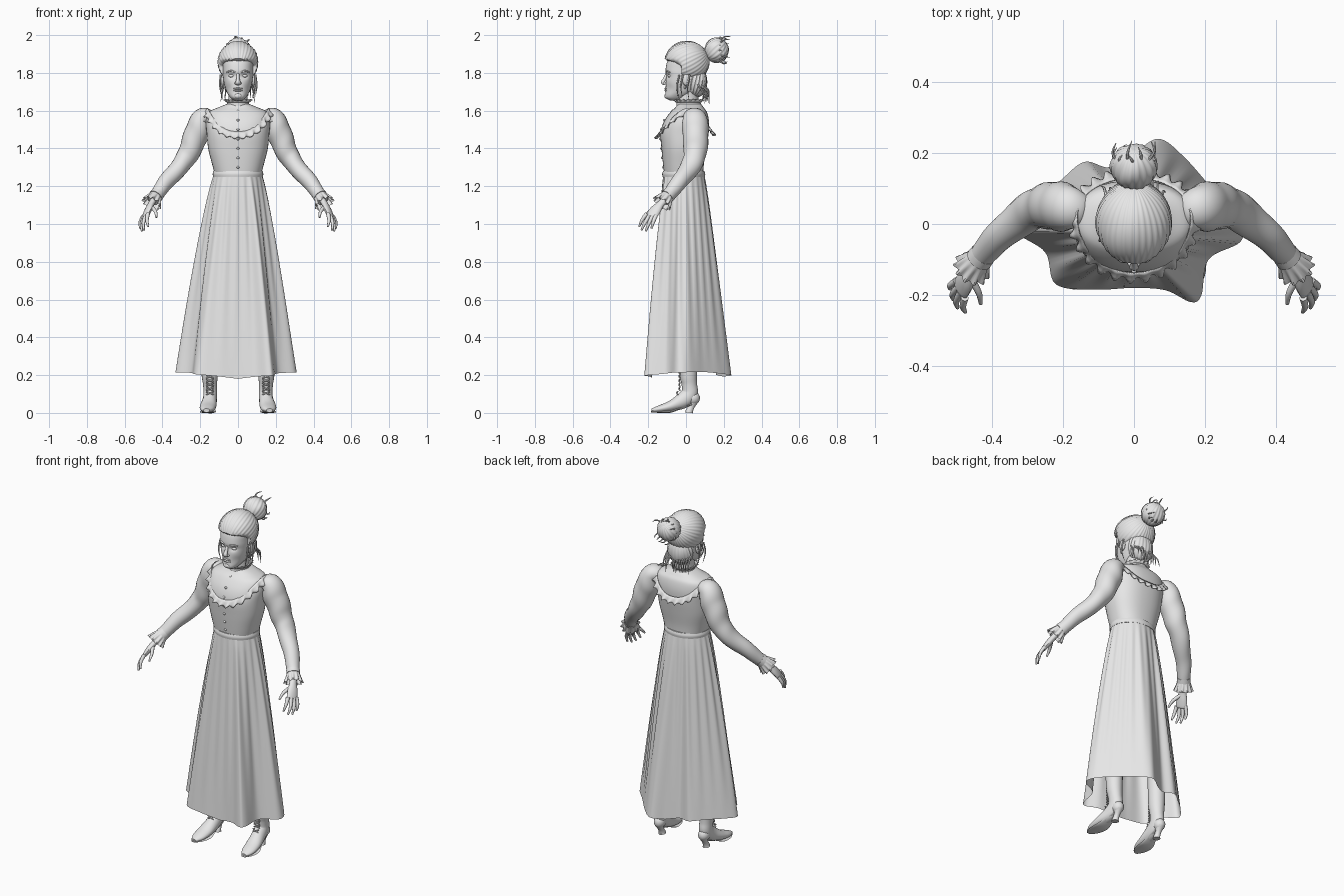
import bpy, bmesh, math, random
from mathutils import Vector

old = bpy.data.objects.get("Cube")
if old:
    bpy.data.objects.remove(old)
random.seed(4)
TAU = math.tau
parts = []

grey = bpy.data.materials.new("pale_grey")
grey.use_nodes = True
grey.diffuse_color = (0.8, 0.8, 0.8, 1)
for node in grey.node_tree.nodes:
    if node.type == 'BSDF_PRINCIPLED':
        node.inputs["Base Color"].default_value = grey.diffuse_color


def finish(name, bm, mirror=False):
    bmesh.ops.recalc_face_normals(bm, faces=bm.faces)
    mesh = bpy.data.meshes.new(name)
    bm.to_mesh(mesh)
    bm.free()
    mesh.materials.append(grey)
    obj = bpy.data.objects.new(name, mesh)
    bpy.context.collection.objects.link(obj)
    if mirror:
        obj.modifiers.new("mirror", 'MIRROR').use_clip = False
    parts.append(obj)
    return obj


def smooth_rows(rows, steps, loop=False):
    """Catmull-Rom through rows of numbers."""
    n, out = len(rows), []
    pick = lambda i: rows[i % n] if loop else rows[min(max(i, 0), n - 1)]
    for i in range(n if loop else n - 1):
        four = [pick(i + k) for k in (-1, 0, 1, 2)]
        for s in range(steps):
            t = s / steps
            out.append([b + t / 2 * (c - a + t * (2*a - 5*b + 4*c - d + t * (3*(b - c) + d - a)))
                        for a, b, c, d in zip(*four)])
    return out if loop else out + [list(rows[-1])]


def loft(name, rings, cap=True, mirror=False):
    bm = bmesh.new()
    loops = [[bm.verts.new(p) for p in ring] for ring in rings]
    n = len(loops[0])
    for lo, hi in zip(loops, loops[1:]):
        for i in range(n):
            bm.faces.new((lo[i], lo[(i + 1) % n], hi[(i + 1) % n], hi[i]))
    if cap:
        bm.faces.new(loops[0])
        bm.faces.new(loops[-1])
    return finish(name, bm, mirror)


def tube(name, rows, ref=(0, 1, 0), sides=14, steps=5, ripple=None, cap=True, mirror=True):
    """Rows are x, y, z, radius along ref, other radius."""
    rows = smooth_rows(rows, steps)
    pts = [Vector(r[:3]) for r in rows]
    rings = []
    for i, r in enumerate(rows):
        t = (pts[min(i + 1, len(pts) - 1)] - pts[max(i - 1, 0)]).normalized()
        u = (Vector(ref) - t * t.dot(Vector(ref))).normalized()
        v = t.cross(u)
        ring = []
        for k in range(sides):
            a = TAU * k / sides
            f = ripple(i / (len(rows) - 1), a) if ripple else 1
            ring.append(pts[i] + (u * math.cos(a) * r[3] + v * math.sin(a) * r[-1]) * f)
        rings.append(ring)
    return loft(name, rings, cap, mirror)


def body(name, rows, power=0.85, sides=40, steps=5, shape=None, cap=True):
    """Rows are z, front y, back y, half width."""
    rings = []
    for z, front, back, half in smooth_rows(rows, steps):
        ring = []
        for k in range(sides):
            a = TAU * k / sides
            c, s = (math.copysign(abs(w) ** power, w) for w in (math.cos(a), math.sin(a)))
            p = Vector((half * c, (front + back) / 2 + (back - front) / 2 * s, z))
            ring.append(shape(p) if shape else p)
        rings.append(ring)
    return loft(name, rings, cap)


def ball(name, loc, size, mirror=False):
    bm = bmesh.new()
    bmesh.ops.create_uvsphere(bm, u_segments=16, v_segments=10, radius=1)
    bmesh.ops.scale(bm, vec=size, verts=bm.verts)
    bmesh.ops.translate(bm, vec=loc, verts=bm.verts)
    return finish(name, bm, mirror)


def combed(name, centre, radii, axis, locks, depth, shape=None):
    """Ellipsoid with strand grooves running to the poles of an axis."""
    axis = Vector(axis).normalized()
    u = Vector((1, 0, 0))
    v = axis.cross(u)
    rings = []
    for j in range(1, 28):
        th = math.pi * j / 28
        ring = []
        for k in range(locks * 4):
            a = TAU * k / (locks * 4)
            d = axis * math.cos(th) + (u * math.cos(a) + v * math.sin(a)) * math.sin(th)
            f = 1 + depth * math.sin(th) * (math.cos(locks * a) + 0.7 * math.sin(5 * a + 3 * th))
            p = Vector(c + r * w * f for c, r, w in zip(centre, radii, d))
            ring.append(shape(p) if shape else p)
        rings.append(ring)
    return loft(name, rings)


# Skirt: a wavy hem blended up to an oval waist
hem = [(-.33, -.02), (-.25, -.08), (-.22, -.17), (-.11, -.185), (0, -.18), (.09, -.187),
       (.16, -.22), (.19, -.2), (.21, -.1), (.3, -.05), (.3, .01), (.22, .1), (.14, .19),
       (.07, .24), (0, .2), (-.07, .16), (-.14, .175), (-.21, .12), (-.29, .05)]
outline = smooth_rows(hem, 8, loop=True)
rings = []
for j in range(25):
    t = j / 24
    f = t ** 0.85
    ring = []
    for x, y in outline:
        a = math.atan2(y / .23, x / .32)
        pleat = 1 + .025 * math.sin(22 * a) * math.sin(math.pi * t ** .5)
        low = .18 + .035 * abs(math.cos(a)) + .012 * max(math.sin(a), 0)
        ring.append(Vector((((1 - f) * .125 * math.cos(a) + f * x) * pleat,
                            ((1 - f) * (.107 * math.sin(a) - .012) + f * y) * pleat,
                            1.27 - t * (1.27 - low))))
    rings.append(ring)
loft("skirt", rings, cap=False)
body("waistband", [(1.25, -.124, .1, .132), (1.265, -.126, .102, .134), (1.28, -.122, .098, .13)], 1)

# Bodice and neck
body("bodice", [(1.26, -.115, .09, .122), (1.32, -.122, .095, .138), (1.4, -.13, .108, .158),
                (1.48, -.135, .12, .166), (1.54, -.118, .122, .17), (1.59, -.085, .112, .158),
                (1.615, -.058, .095, .11), (1.635, -.042, .08, .06)])
body("neck", [(1.58, -.045, .075, .06), (1.66, -.045, .065, .05), (1.74, -.04, .08, .055)], 1)
body("standing_collar", [(1.6, -.055, .092, .075), (1.625, -.05, .082, .06), (1.65, -.05, .076, .057)], 1)


def frill(name, rim, flare, drop, waves, count):
    rings = []
    for s in (0, .35, .7, 1):
        ring = []
        for k in range(count):
            a = TAU * k / count
            p, out = rim(a), Vector((math.cos(a), math.sin(a), 0))
            wave = 1 + .45 * s * math.sin(waves * a)
            ring.append(p + out * flare * s * wave
                        - Vector((0, 0, drop * s * (1 + .15 * math.cos(waves * a)))))
        rings.append(ring)
    obj = loft(name, rings, cap=False)
    obj.modifiers.new("thickness", 'SOLIDIFY').thickness = .004


def yoke_rim(a):
    side = abs(math.cos(a)) ** 2.5
    return Vector((.162 * math.cos(a), .136 * math.sin(a) - .004 + .02 * side,
                   1.49 + .125 * side + .015 * max(math.sin(a), 0)))


frill("yoke_frill", yoke_rim, .02, .034, 26, 208)
frill("neck_frill", lambda a: Vector((.057 * math.cos(a), .013 + .063 * math.sin(a), 1.645)),
      .012, -.014, 18, 108)
for z, y in ((1.3, -.12), (1.35, -.126), (1.4, -.131), (1.45, -.136), (1.5, -.133),
             (1.55, -.115), (1.6, -.07)):
    ball("bodice_button", (0, y, z), (.007, .006, .007))

# Sleeves, cuffs and hands
fold = lambda s, a: 1 + .035 * math.sin(34 * s + 2 * math.sin(a)) * math.sin(math.pi * s)
tube("sleeve", [(.14, .035, 1.565, .045, .035), (.185, .045, 1.56, .064, .056),
                (.215, .05, 1.49, .07, .066), (.25, .05, 1.4, .063, .06),
                (.295, .033, 1.32, .055, .05), (.375, -.03, 1.23, .044, .043),
                (.43, -.09, 1.155, .035, .035), (.45, -.117, 1.125, .03, .03)],
     sides=24, steps=8, ripple=fold)
tube("cuff_band", [(.425, -.085, 1.16, .037), (.437, -.1, 1.145, .038)], sides=20)
tube("cuff_frill", [(.435, -.097, 1.148, .034), (.447, -.113, 1.128, .042), (.458, -.128, 1.108, .05)],
     sides=66, cap=False, ripple=lambda s, a: 1 + .15 * s * math.sin(11 * a))
spread = (.45, .9, -.25)
tube("palm", [(.445, -.11, 1.13, .02, .017), (.46, -.135, 1.105, .021, .016),
              (.475, -.16, 1.075, .031, .017), (.488, -.183, 1.045, .032, .013),
              (.491, -.188, 1.038, .024, .008)], ref=spread)
fingers = {"index": ((.477, -.208, 1.055), (.482, -.233, 1.02), (.475, -.248, .985)),
           "middle": ((.487, -.192, 1.047), (.501, -.218, 1.005), (.497, -.236, .967)),
           "ring": ((.494, -.177, 1.042), (.511, -.198, 1.0), (.509, -.213, .962)),
           "little": ((.5, -.16, 1.043), (.518, -.174, 1.008), (.517, -.183, .976)),
           "thumb": ((.458, -.155, 1.09), (.437, -.195, 1.065), (.432, -.225, 1.035))}
for label, joints in fingers.items():
    tube(label + "_finger", [(*p, r) for p, r in zip(joints, (.011, .009, .005))], ref=spread, sides=10)


# Head with sunken eye sockets and cheeks
def carve(p):
    if p.y < 0:
        side = abs(p.x)
        p.y += .011 * math.exp(-((side - .034) / .018) ** 2 - ((p.z - 1.785) / .014) ** 2)
        p.y += .006 * math.exp(-((side - .05) / .02) ** 2 - ((p.z - 1.715) / .025) ** 2)
    return p


body("head", [(1.655, -.088, -.03, .024), (1.67, -.109, 0, .041), (1.7, -.108, .05, .06),
              (1.74, -.107, .08, .073), (1.78, -.105, .09, .079), (1.82, -.108, .1, .081),
              (1.88, -.09, .1, .078), (1.94, -.03, .06, .04)], sides=64, steps=7, shape=carve)
tube("nose", [(0, -.1, 1.797, .007, .007), (0, -.112, 1.77, .009, .009), (0, -.122, 1.75, .013, .01),
              (0, -.112, 1.739, .012, .006)], ref=(1, 0, 0), mirror=False)
for label, z, tall in (("upper_lip", 1.717, .005), ("lower_lip", 1.707, .006)):
    ball(label, (0, -.106, z), (.024, .009, tall))
ball("chin", (0, -.103, 1.678), (.02, .012, .014))
ball("eye", (.034, -.084, 1.784), (.016, .013, .009), True)
ball("nostril", (.011, -.111, 1.745), (.007, .009, .007), True)
ball("ear", (.082, 0, 1.765), (.012, .02, .032), True)
ball("earring", (.088, -.006, 1.725), (.006, .006, .01), True)
tube("eyebrow", [(.014, -.104, 1.803, .004), (.036, -.103, 1.81, .005), (.06, -.085, 1.803, .003)],
     ref=(0, 0, 1), sides=8)


# Swept-up hair, kept clear of the face, with a bun and loose strands
def hairline(p):
    k = min(max((1.87 - p.z) / .035, 0), 1)
    if p.y < -.025:
        p.y += (-.025 - p.y) * k
    return p


combed("swept_hair", (0, .005, 1.857), (.107, .119, .111), (0, .88, .47), 34, .014, hairline)
combed("nape_hair", (0, .05, 1.755), (.078, .062, .085), (0, .3, .95), 22, .025)
combed("hair_bun", (0, .162, 1.92), (.066, .064, .066), (0, .75, .66), 18, .03)


def strand(name, a, b, bend):
    a, b = Vector(a), Vector(b)
    mid = (a + b) / 2 + Vector(bend)
    tube(name, [(*a, .005), (*mid, .004), (*b, .001)], ref=(.9, .3, .3), sides=6, steps=4, mirror=False)


jit = lambda size: random.uniform(-size, size)
for i in range(16):
    a = TAU * i / 16
    x, z = math.cos(a), math.sin(a)
    strand("bun_strand", (.045 * x, .17, 1.92 + .045 * z),
           (.06 * x + jit(.02), .215 + jit(.03), 1.92 + .07 * z + jit(.012)), (.015 * x, 0, .015 * z))
for i in range(14):
    x = .075 * (i / 6.5 - 1)
    strand("nape_strand", (x, .09 - 5 * x * x, 1.74),
           (x * 1.1 + jit(.01), .1 + jit(.025), 1.66 + jit(.025)), (0, .015, 0))
for side in (-1, 1):
    for y in (-.035, -.015, .02):
        strand("temple_strand", (.092 * side, y, 1.79),
               ((.085 + jit(.012)) * side, y - .005, 1.68 + jit(.02)), (.008 * side, -.01, 0))

# Heeled, laced boots
tube("boot", [(.15, .012, .42, .05, .05), (.15, .012, .22, .044, .047), (.148, .018, .15, .037, .041),
              (.147, .018, .1, .036, .044), (.15, -.02, .064, .038, .042), (.158, -.08, .036, .043, .029),
              (.164, -.14, .021, .037, .019), (.167, -.182, .014, .016, .009)],
     ref=(1, 0, 0), sides=20, steps=6)
ball("heel_cup", (.147, .038, .078), (.032, .036, .036), True)
tube("boot_heel", [(.147, .042, .07, .028, .03), (.147, .03, .035, .016, .017),
                   (.147, .018, .01, .018, .02), (.147, .016, 0, .02, .023)], ref=(1, 0, 0))
tube("boot_sole", [(.147, .03, .044, .024, .005), (.15, -.02, .03, .026, .005),
                   (.158, -.08, .007, .042, .006), (.164, -.14, .005, .038, .005),
                   (.167, -.184, .007, .014, .004)], ref=(1, 0, 0))
for i in range(6):
    z = .105 + .022 * i
    y = -.04 + .1 * max(.12 - z, 0) * -8
    for lean in (-1, 1):
        tube("boot_lace", [(.13, y + .008, z - .008 * lean, .004), (.149, y + .003, z, .004),
                           (.168, y + .008, z + .008 * lean, .004)], ref=(0, 0, 1), sides=6, steps=2)

# Smooth shading with crisp edges
bpy.ops.object.select_all(action='DESELECT')
for obj in parts:
    obj.select_set(True)
bpy.context.view_layer.objects.active = parts[0]
bpy.ops.object.shade_smooth_by_angle(angle=math.radians(45))
